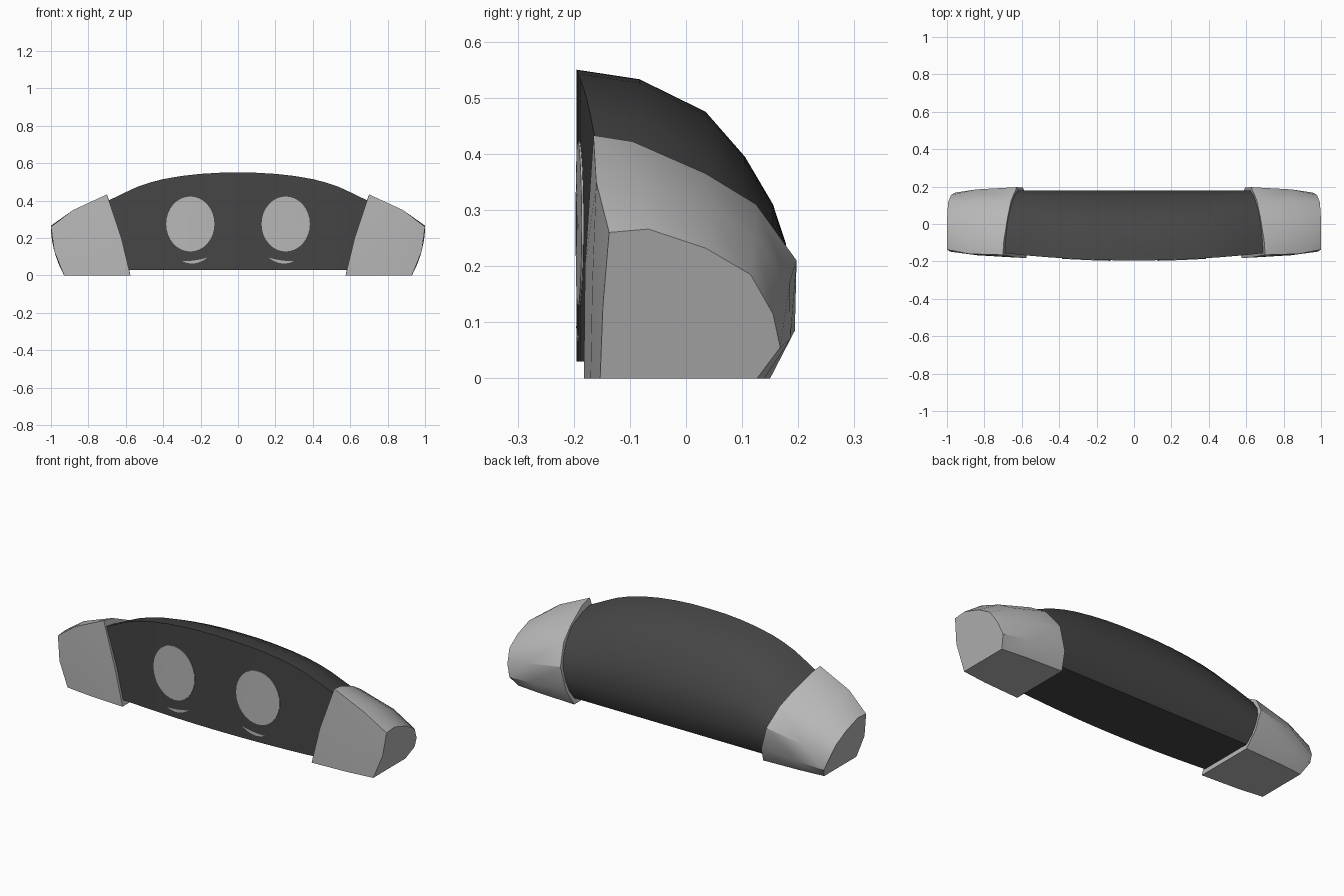
import bpy, bmesh, math

if "Cube" in bpy.data.objects:
    bpy.data.objects.remove(bpy.data.objects["Cube"])


def material(name, v):
    m = bpy.data.materials.new(name)
    m.diffuse_color = (v, v, v, 1)
    m.use_nodes = True
    m.node_tree.nodes["Principled BSDF"].inputs["Base Color"].default_value = m.diffuse_color
    return m


DARK = material("dark grey", 0.06)
LIGHT = material("light grey", 0.48)


def finish(name, bm, mat, angle=30):
    bmesh.ops.recalc_face_normals(bm, faces=bm.faces)
    me = bpy.data.meshes.new(name)
    bm.to_mesh(me)
    bm.free()
    me.materials.append(mat)
    ob = bpy.data.objects.new(name, me)
    bpy.context.collection.objects.link(ob)
    bpy.ops.object.select_all(action='DESELECT')
    ob.select_set(True)
    bpy.context.view_layer.objects.active = ob
    bpy.ops.object.shade_smooth_by_angle(angle=math.radians(angle))
    return ob


def loft(name, loops, mat, angle=30):
    bm = bmesh.new()
    rings = [[bm.verts.new(p) for p in lp] for lp in loops]
    n = len(rings[0])
    for a, b in zip(rings, rings[1:]):
        for i in range(n):
            j = (i + 1) % n
            bm.faces.new((a[i], a[j], b[j], b[i]))
    bm.faces.new(rings[0])
    bm.faces.new(rings[-1])
    return finish(name, bm, mat, angle)


def front_y(x):
    return -0.195 + 0.04 * (x / 0.7) ** 2


# Body: arched section swept along x, lower towards the ends
heights = [(0, .55), (.1, .549), (.2, .543), (.3, .532), (.4, .515),
           (.47, .497), (.54, .473), (.6, .445), (.71, .392)]
stations = [(-x, h) for x, h in heights[:0:-1]] + heights
section = [(-.083, .533), (.035, .475), (.105, .395), (.155, .31), (.178, .24),
           (.18, .16), (.17, .09), (.14, .03)]
loops = []
for x, h in stations:
    k = (h - .03) / .52
    f = front_y(x)
    loops.append([(x, f, .03), (x, f, h)] +
                 [(x, y, .03 + (z - .03) * k) for y, z in section])
loft("body", loops, DARK, 40)

# End caps: slanted inner, middle and outer sections
inner = [(-.182, 0), (-.18, .2), (-.165, .433), (-.095, .422), (.035, .365),
         (.125, .31), (.197, .21), (.194, .085), (.15, 0)]
middle = [(-.17, 0), (-.167, .17), (-.16, .35), (-.08, .35), (.036, .307),
          (.123, .255), (.185, .17), (.186, .07), (.14, 0)]
outer = [(-.153, 0), (-.148, .13), (-.137, .26), (-.067, .266), (.035, .232),
         (.115, .185), (.155, .115), (.168, .055), (.127, 0)]


def x_inner(z):
    return .575 + .2 * z + .21 * z * z


def x_outer(z):
    return 1 - .07 * (1 - min(z, .26) / .26) ** 2


for side, s in (("left", -1), ("right", 1)):
    loops = [[(s * x_inner(z), y, z) for y, z in inner],
             [(s * (.4 * x_inner(z * 1.25) + .6 * x_outer(z * .75)), y, z)
              for y, z in middle],
             [(s * x_outer(z), y, z) for y, z in outer]]
    loft(side + "_end_cap", loops, LIGHT, 35)

    # Round front disc following the curved front
    bm = bmesh.new()
    n, rows, prev = 32, 4, None
    for r in range(1, rows + 1):
        ring = []
        for i in range(n):
            a = 2 * math.pi * i / n
            x = s * .255 + .129 * r / rows * math.cos(a)
            z = .275 + .147 * r / rows * math.sin(a)
            ring.append(bm.verts.new((x, front_y(x) - .003, z)))
        if prev is None:
            bm.faces.new(ring)
        else:
            for i in range(n):
                j = (i + 1) % n
                bm.faces.new((prev[i], prev[j], ring[j], ring[i]))
        prev = ring
    # rim closing the disc against the body
    back = [bm.verts.new((v.co.x, v.co.y + .005, v.co.z)) for v in prev]
    for i in range(n):
        j = (i + 1) % n
        bm.faces.new((prev[i], prev[j], back[j], back[i]))
    finish(side + "_front_disc", bm, LIGHT)

    # Thin arc below the disc, tapered at both ends
    bm = bmesh.new()
    low, high = [], []
    for i in range(11):
        t = i / 10
        x = s * (.295 - .13 * t)
        zc = .071 + .03 * (t - .3) ** 2 * 1.6
        w = .001 + .007 * math.sin(math.pi * t)
        y = front_y(x) - .003
        low.append(bm.verts.new((x, y, zc - w)))
        high.append(bm.verts.new((x, y, zc + w)))
    for i in range(10):
        f = bm.faces.new((low[i], low[i + 1], high[i + 1], high[i]))
    bmesh.ops.solidify(bm, geom=bm.faces[:], thickness=.002)
    finish(side + "_lower_arc", bm, LIGHT)
